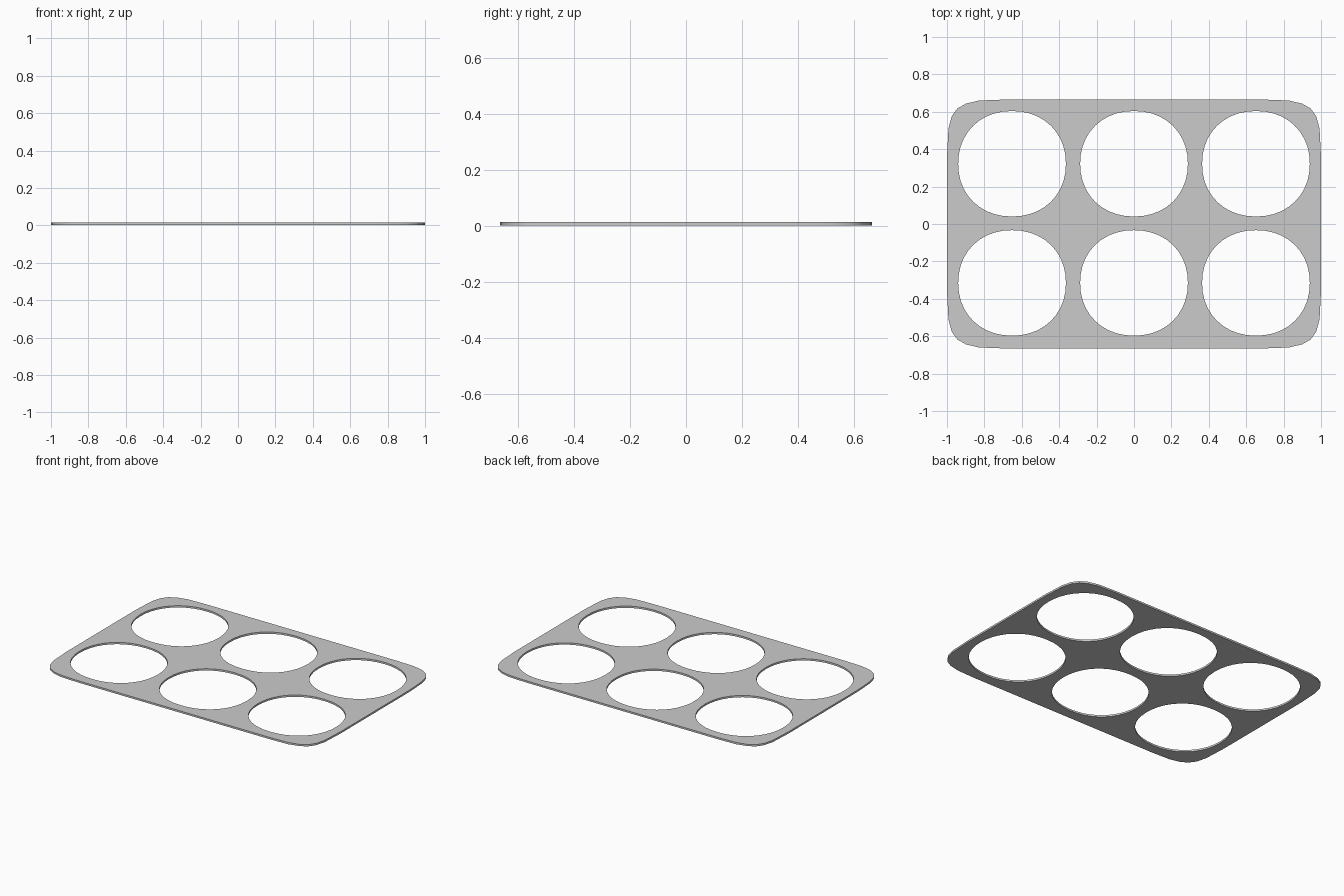
import bpy
from math import cos, sin, pi

if "Cube" in bpy.data.objects:
    bpy.data.objects.remove(bpy.data.objects["Cube"])

Z_LOW, Z_HIGH = 0.003, 0.015


def spow(v, e):
    return abs(v) ** e * (1 if v >= 0 else -1)


def add_loop(curve, pts):
    s = curve.splines.new('POLY')
    s.points.add(len(pts) - 1)
    for p, (x, y) in zip(s.points, pts):
        p.co = (x, y, 0, 1)
    s.use_cyclic_u = True


def round_loop(cx, cy, rx, ry, power, n):
    # power 2 is an ellipse, higher is squarer
    return [(cx + rx * spow(cos(2 * pi * i / n), 2 / power),
             cy + ry * spow(sin(2 * pi * i / n), 2 / power)) for i in range(n)]


curve = bpy.data.curves.new("holder_plate", 'CURVE')
curve.dimensions = '2D'
curve.fill_mode = 'BOTH'
curve.extrude = (Z_HIGH - Z_LOW) / 2

# Outer outline: one soft corner mirrored into four
corner = [(1.0, 0.36), (0.992, 0.51), (0.975, 0.575), (0.945, 0.617),
          (0.90, 0.643), (0.83, 0.66), (0.70, 0.665)]
outline = corner + [(-x, y) for x, y in reversed(corner)]
outline += [(-x, -y) for x, y in outline]
add_loop(curve, outline)

# Six round openings in two rows of three
for cy in (0.322, -0.315):
    for cx in (-0.652, 0.0, 0.652):
        add_loop(curve, round_loop(cx, cy, 0.288, 0.282, 2.12, 40))

plate = bpy.data.objects.new("holder_plate", curve)
bpy.context.collection.objects.link(plate)
plate.location.z = (Z_LOW + Z_HIGH) / 2

# Turn the filled curve into a clean welded mesh
bpy.context.view_layer.objects.active = plate
plate.select_set(True)
bpy.ops.object.convert(target='MESH')
bpy.ops.object.mode_set(mode='EDIT')
bpy.ops.mesh.select_all(action='SELECT')
bpy.ops.mesh.remove_doubles(threshold=0.0005)
bpy.ops.mesh.normals_make_consistent(inside=False)
bpy.ops.object.mode_set(mode='OBJECT')
bpy.ops.object.shade_smooth_by_angle()
